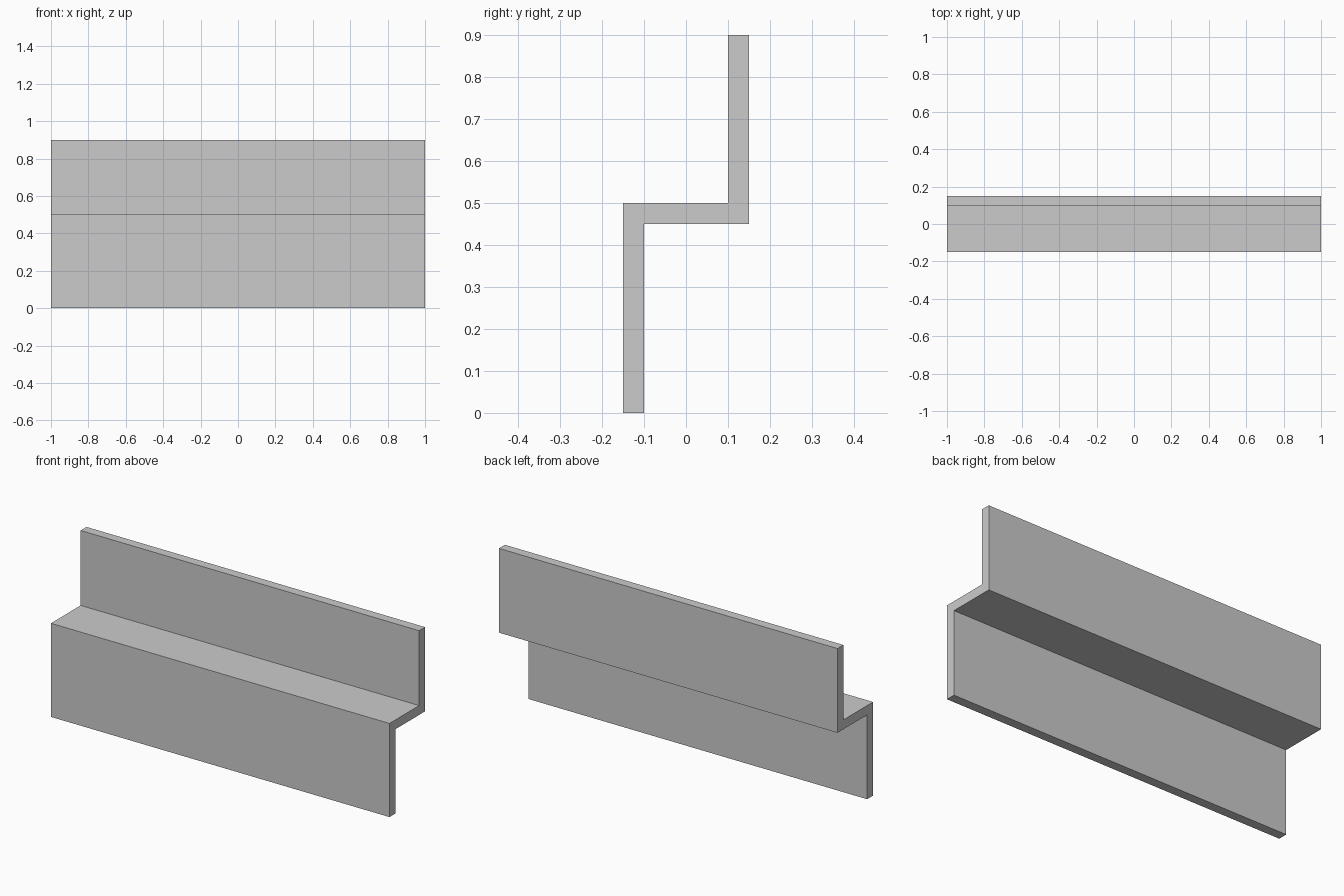
import bpy, bmesh

if "Cube" in bpy.data.objects:
    bpy.data.objects.remove(bpy.data.objects["Cube"])

# Z-shaped cross-section as (y, z), extruded along x
HALF_LENGTH = 1.0
PROFILE = [(-0.15, 0), (-0.10, 0), (-0.10, 0.45), (0.15, 0.45),
           (0.15, 0.90), (0.10, 0.90), (0.10, 0.50), (-0.15, 0.50)]

# Z-section bar
bm = bmesh.new()
cap = bm.faces.new([bm.verts.new((-HALF_LENGTH, y, z)) for y, z in PROFILE])
extruded = bmesh.ops.extrude_face_region(bm, geom=[cap], use_keep_orig=True)
moved = [g for g in extruded["geom"] if isinstance(g, bmesh.types.BMVert)]
bmesh.ops.translate(bm, verts=moved, vec=(2 * HALF_LENGTH, 0, 0))
bmesh.ops.recalc_face_normals(bm, faces=bm.faces[:])

mesh = bpy.data.meshes.new("z_section_bar")
bm.to_mesh(mesh)
bm.free()
bar = bpy.data.objects.new("z_section_bar", mesh)
bpy.context.collection.objects.link(bar)
